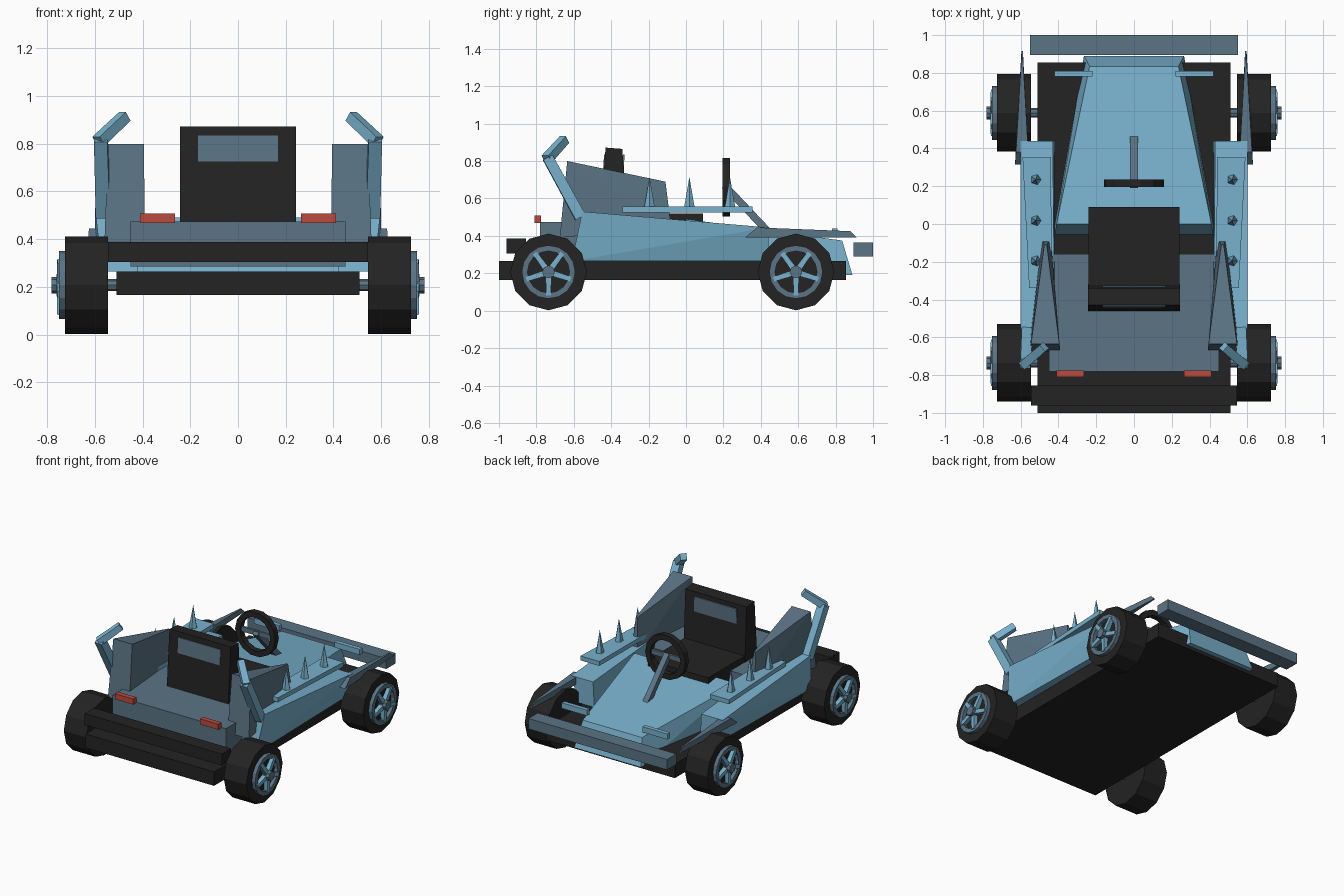
import bpy, bmesh, math
from mathutils import Vector, Matrix

if "Cube" in bpy.data.objects:
    bpy.data.objects.remove(bpy.data.objects["Cube"])


def material(name, rgb):
    m = bpy.data.materials.new(name)
    m.diffuse_color = (*rgb, 1)
    m.use_nodes = True
    m.node_tree.nodes["Principled BSDF"].inputs["Base Color"].default_value = m.diffuse_color
    return m


BLUE = material("light_blue", (0.19, 0.44, 0.61))
SLATE = material("slate_blue", (0.105, 0.175, 0.235))
BLACK = material("black", (0.017, 0.017, 0.017))
RED = material("red", (0.50, 0.07, 0.05))


def finish(name, bm, mat):
    bmesh.ops.recalc_face_normals(bm, faces=bm.faces)
    me = bpy.data.meshes.new(name)
    bm.to_mesh(me)
    bm.free()
    me.materials.append(mat)
    ob = bpy.data.objects.new(name, me)
    bpy.context.collection.objects.link(ob)
    return ob


def hull(name, pts, mat):
    """Convex solid around a few corner points."""
    bm = bmesh.new()
    for p in pts:
        bm.verts.new(p)
    bmesh.ops.convex_hull(bm, input=bm.verts[:])
    bmesh.ops.dissolve_limit(bm, angle_limit=0.01, verts=bm.verts[:], edges=bm.edges[:])
    return finish(name, bm, mat)


def box(name, x, y, z, mat):
    return hull(name, [(a, b, c) for a in x for b in y for c in z], mat)


def beam(name, a, b, ra, rb, mat):
    """Square bar from a to b, with half-widths ra and rb."""
    a, b = Vector(a), Vector(b)
    q = (b - a).to_track_quat('Z', 'Y')
    pts = []
    for c, r in ((a, ra), (b, rb)):
        pts += [c + q @ Vector((i * r, j * r, 0)) for i in (-1, 1) for j in (-1, 1)]
    return hull(name, pts, mat)


def cylinder(name, x0, x1, y, z, r, n, mat):
    """Solid disc along the x axis."""
    ring = [(y + r * math.cos(2 * math.pi * i / n), z + r * math.sin(2 * math.pi * i / n)) for i in range(n)]
    return hull(name, [(x, *p) for x in (x0, x1) for p in ring], mat)


def ring(name, centre, axis, r_out, r_in, depth, n, mat):
    """Flat-sided ring around the x or y axis."""
    bm = bmesh.new()
    loops = []
    for i in range(n):
        a = 2 * math.pi * i / n
        row = []
        for r, d in ((r_out, -depth), (r_out, depth), (r_in, depth), (r_in, -depth)):
            u, v = r * math.cos(a), r * math.sin(a)
            off = (d, u, v) if axis == 'x' else (u, d, v)
            row.append(bm.verts.new(Vector(centre) + Vector(off)))
        loops.append(row)
    for i in range(n):
        p, q = loops[i], loops[(i + 1) % n]
        for k in range(4):
            bm.faces.new((p[k], p[(k + 1) % 4], q[(k + 1) % 4], q[k]))
    return finish(name, bm, mat)


# Chassis, bumpers and rear deck
box("chassis", (-0.51, 0.51), (-1, 0.855), (0.165, 0.265), BLACK)
box("rear_bumper", (-0.545, 0.545), (-0.96, -0.855), (0.305, 0.387), BLACK)
box("front_bumper", (-0.55, 0.55), (0.895, 1), (0.29, 0.365), SLATE)
box("rear_deck", (-0.45, 0.45), (-0.78, -0.16), (0.285, 0.475), SLATE)

# Tapered nose
nose = []
for s in (-1, 1):
    nose += [(s * 0.42, -0.055, 0.265), (s * 0.41, 0, 0.49), (s * 0.235, 0.835, 0.375),
             (s * 0.265, 0.89, 0.19), (s * 0.42, 0, 0.2)]
hull("nose", nose, BLUE)

# Seat
box("seat_base", (-0.24, 0.24), (-0.40, 0.09), (0.36, 0.52), BLACK)
hull("seat_back", [(x, y, z) for x in (-0.243, 0.243)
                   for y, z in ((-0.46, 0.47), (-0.32, 0.47), (-0.34, 0.865), (-0.43, 0.872))], BLACK)
for nm, y0, y1 in (("seat_rear_panel", -0.441, -0.434), ("seat_front_panel", -0.337, -0.333)):
    t = 0.004
    hull(nm, [(x, y + d, z) for x in (-0.168, 0.168) for d in (-t, t)
              for y, z in ((y0, 0.725), (y1, 0.835))], SLATE)

# Steering
ring("steering_wheel", (0, 0.215, 0.66), 'y', 0.16, 0.12, 0.02, 14, BLACK)
beam("steering_column", (0, 0.205, 0.67), (0, 0.46, 0.40), 0.02, 0.02, SLATE)
box("steering_crossbar", (-0.13, 0.13), (0.207, 0.223), (0.645, 0.68), SLATE)

for s, side in ((-1, "left"), (1, "right")):
    # Side pod
    hull(side + "_side_pod", [(s * x, y, z) for x, y, z in (
        (0.42, -0.61, 0.265), (0.57, -0.61, 0.265), (0.42, -0.555, 0.53), (0.60, -0.555, 0.53),
        (0.42, 0.44, 0.265), (0.55, 0.44, 0.265), (0.43, 0.44, 0.445), (0.60, 0.44, 0.445))], BLUE)

    # Spiked rail
    hull(side + "_spike_rail", [(s * x, y, z) for z in (0.525, 0.557) for x, y in (
        (0.435, -0.34), (0.555, -0.34), (0.44, 0.355), (0.59, 0.355))], BLUE)
    for i, y in enumerate((-0.195, 0.018, 0.235)):
        pts = [(s * 0.52 + 0.03 * math.cos(a * 2 * math.pi / 5),
                y + 0.03 * math.sin(a * 2 * math.pi / 5), 0.55) for a in range(5)]
        hull(f"{side}_spike_{i + 1}", pts + [(s * 0.52, y, 0.715)], BLUE)

    # Rear wedge fin
    hull(side + "_rear_fin", [(s * x, y, z) for x, y, z in (
        (0.395, -0.635, 0.80), (0.545, -0.635, 0.80), (0.39, -0.675, 0.39), (0.56, -0.675, 0.39),
        (0.462, -0.11, 0.69), (0.475, -0.11, 0.69), (0.44, -0.08, 0.45), (0.49, -0.08, 0.45))], SLATE)

    # Bent horn
    beam(side + "_horn_arm", (s * 0.565, -0.565, 0.50), (s * 0.575, -0.74, 0.82), 0.03, 0.028, BLUE)
    beam(side + "_horn_tip", (s * 0.585, -0.745, 0.81), (s * 0.475, -0.65, 0.915), 0.024, 0.022, BLUE)

    # Front blade fender
    hull(side + "_front_blade", [(s * x, y, z) for x, y, z in (
        (0.56, 0.315, 0.39), (0.63, 0.315, 0.39), (0.56, 0.38, 0.445), (0.625, 0.38, 0.445),
        (0.588, 0.915, 0.39), (0.596, 0.915, 0.39), (0.588, 0.88, 0.425), (0.596, 0.88, 0.425))], SLATE)

    # Lamps
    box(side + "_head_lamp", sorted((s * 0.22, s * 0.42)), (0.78, 0.81), (0.40, 0.44), BLUE)
    box(side + "_tail_lamp", sorted((s * 0.265, s * 0.41)), (-0.81, -0.775), (0.468, 0.508), RED)

    # Wheels
    for y, end in ((-0.735, "rear"), (0.588, "front")):
        nm = f"{end}_{side}_"
        z = 0.207
        cylinder(nm + "tyre", s * 0.545, s * 0.725, y, z, 0.205, 12, BLACK)
        cylinder(nm + "axle", s * 0.40, s * 0.55, y, z, 0.025, 8, SLATE)
        ring(nm + "rim", (s * 0.737, y, z), 'x', 0.143, 0.112, 0.014, 16, SLATE)
        for k in range(5):
            a = math.radians(270 + 72 * k)
            d = Vector((0, math.cos(a), math.sin(a)))
            c = Vector((s * 0.745, y, z))
            beam(f"{nm}spoke_{k + 1}", c + d * 0.02, c + d * 0.125, 0.016, 0.013, BLUE)
        cylinder(nm + "hub", s * 0.72, s * 0.782, y, z, 0.034, 8, SLATE)

# Cross axles
for y, end in ((-0.735, "rear"), (0.588, "front")):
    cylinder(end + "_cross_axle", -0.42, 0.42, y, 0.207, 0.025, 8, SLATE)
